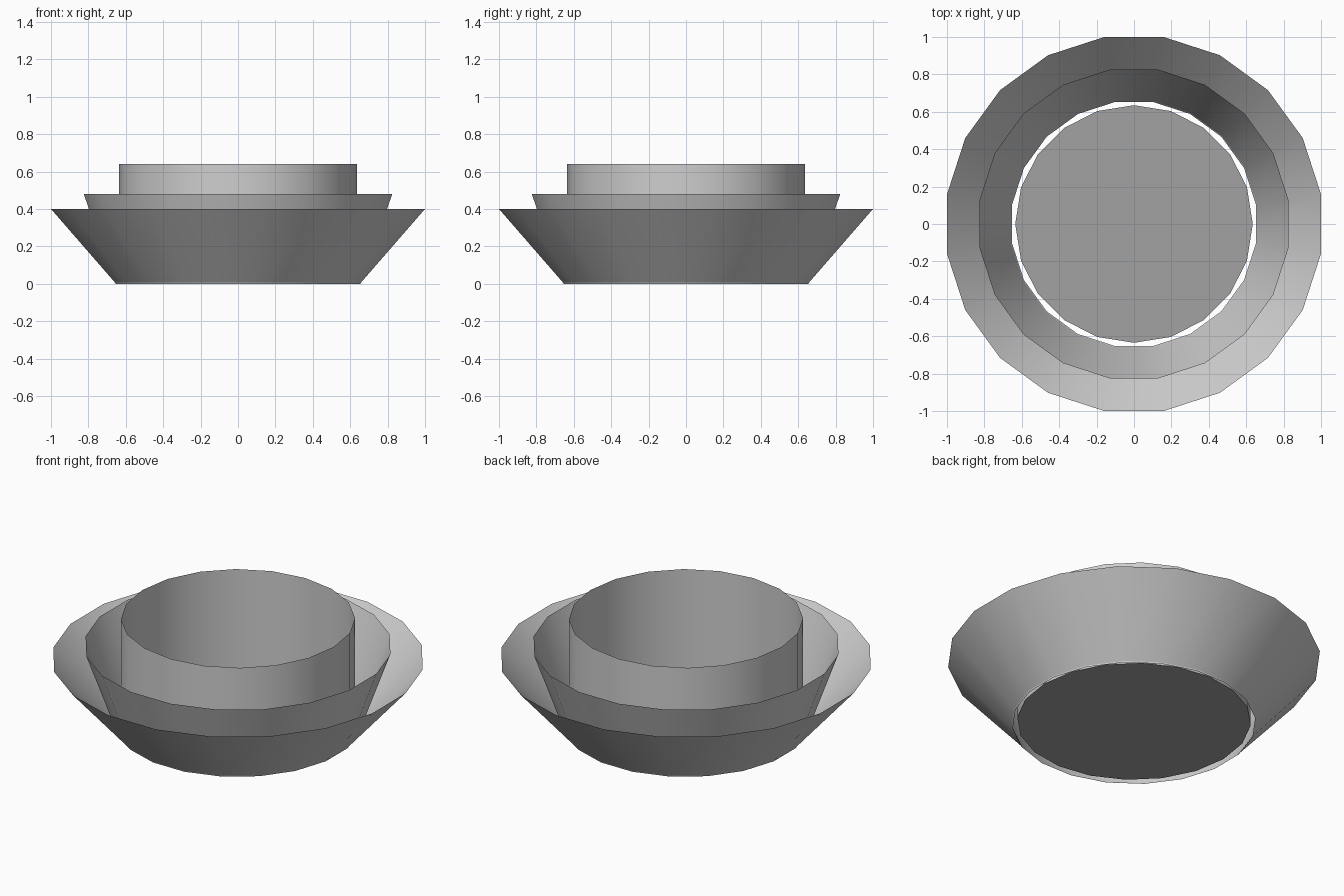
import bpy, bmesh, math

if "Cube" in bpy.data.objects:
    bpy.data.objects.remove(bpy.data.objects["Cube"])

SIDES = 20


def material(name, v):
    m = bpy.data.materials.new(name)
    m.diffuse_color = (v, v, v, 1)
    m.use_nodes = True
    m.node_tree.nodes["Principled BSDF"].inputs["Base Color"].default_value = m.diffuse_color
    return m


light_grey = material("light_grey", 0.62)
mid_grey = material("mid_grey", 0.36)


def ring(bm, radius, z, offset):
    return [bm.verts.new((radius * math.cos(offset + i * math.tau / SIDES),
                          radius * math.sin(offset + i * math.tau / SIDES), z))
            for i in range(SIDES)]


def finish(name, bm, mat, smooth):
    me = bpy.data.meshes.new(name)
    for f in bm.faces:
        f.smooth = smooth
    bm.normal_update()
    bm.to_mesh(me)
    bm.free()
    me.materials.append(mat)
    ob = bpy.data.objects.new(name, me)
    bpy.context.collection.objects.link(ob)
    return ob


def open_sleeve(name, r0, z0, r1, z1, offset):
    """Single-sheet wall, open at both ends."""
    bm = bmesh.new()
    a, b = ring(bm, r0, z0, offset), ring(bm, r1, z1, offset)
    for i in range(SIDES):
        j = (i + 1) % SIDES
        bm.faces.new((a[i], a[j], b[j], b[i]))
    return finish(name, bm, light_grey, True)


half = math.pi / SIDES
k = 1 / math.cos(half)  # flat sides face the axes on the flared rings

# Two flared rings rising from the same base
open_sleeve("outer_flare", 0.652 * k, 0.0, 1.0 * k, 0.40, half)
open_sleeve("inner_flare", 0.655 * k, 0.0, 0.825 * k, 0.48, half)

# Upright cup in the middle, open on top
open_sleeve("cup_wall", 0.635, 0.01, 0.635, 0.64, 0)

# Cup floor
bm = bmesh.new()
bm.faces.new(ring(bm, 0.635, 0.01, 0))
finish("cup_floor", bm, mid_grey, False)
